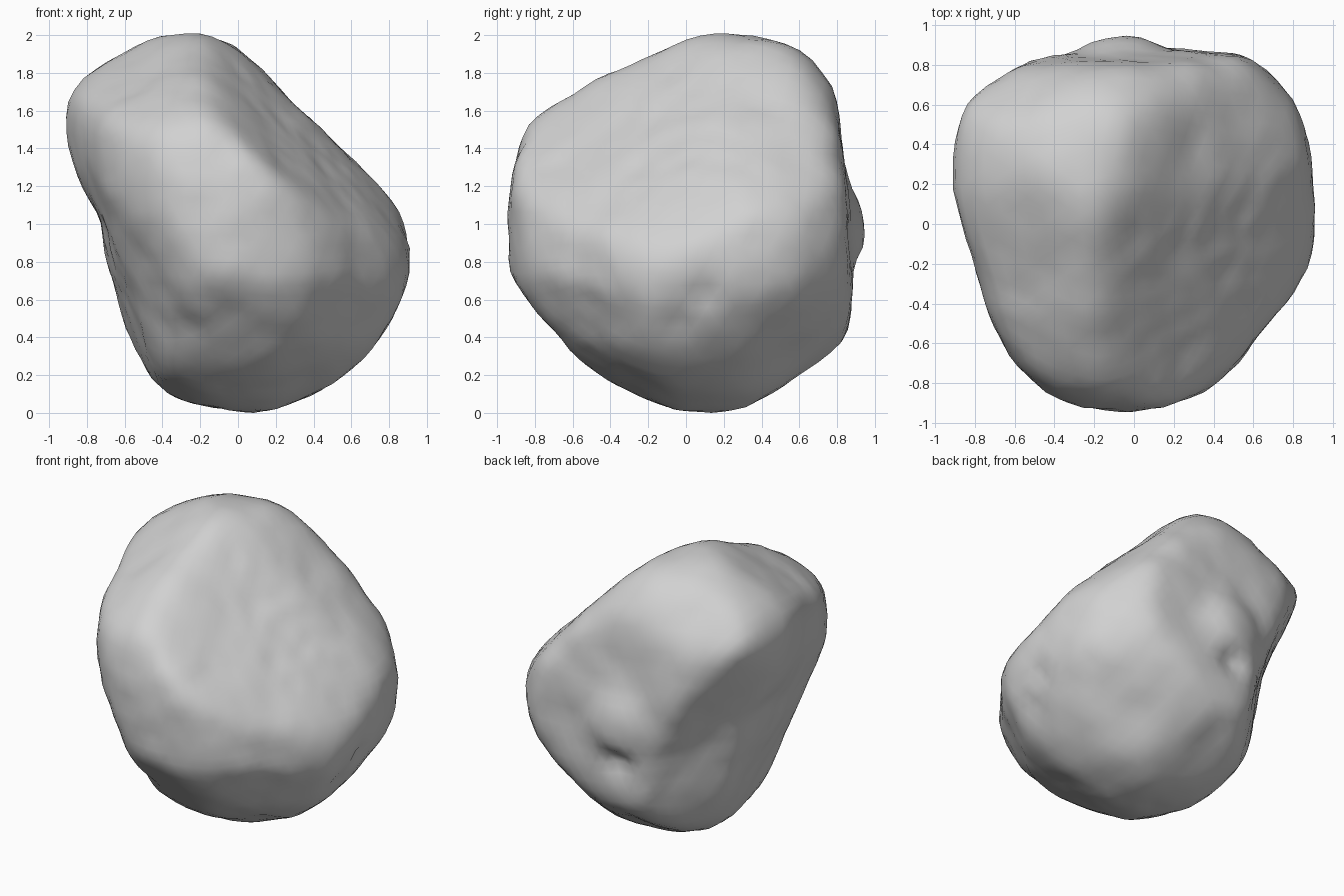
import bpy
import bmesh
from math import sin, cos, radians, exp
from mathutils import Vector, noise

default_cube = bpy.data.objects.get("Cube")
if default_cube:
    bpy.data.objects.remove(default_cube, do_unlink=True)

SHARPNESS = 65          # higher keeps crisper ridges between the facets
SMOOTH_PASSES = 3
SWELL = 1.025           # makes up for the stone lost in rounding the ridges


def stone_material():
    material = bpy.data.materials.new("light_grey_stone")
    material.use_nodes = True
    colour = (0.64, 0.64, 0.64, 1.0)
    material.diffuse_color = colour
    material.node_tree.nodes["Principled BSDF"].inputs["Base Color"].default_value = colour
    return material


class Outline:
    """A closed profile, extruded along one direction, that limits the stone."""

    def __init__(self, azimuth, elevation, points):
        az, el = radians(azimuth), radians(elevation)
        self.across = Vector((cos(az), sin(az), 0))
        self.upward = Vector((-sin(el) * sin(az), sin(el) * cos(az), cos(el)))
        corners = [Vector(point) / 100 for point in points]
        self.edges = list(zip(corners, corners[1:] + corners[:1]))

    def reach(self, direction):
        """Distance from the centre to the profile wall along a direction."""
        ray = Vector((direction.dot(self.across), direction.dot(self.upward)))
        if ray.length < 0.05:
            return None
        for start, end in self.edges:
            edge = end - start
            turn = ray.cross(edge)
            if abs(turn) < 1e-9:
                continue
            distance = start.cross(edge) / turn
            along = start.cross(ray) / turn
            if distance > 0 and -1e-6 <= along <= 1 + 1e-6:
                return distance
        return None


class Facet:
    """A flat cut across the stone."""

    def __init__(self, normal, offset):
        self.normal = Vector(normal).normalized()
        self.offset = offset

    def reach(self, direction):
        slope = direction.dot(self.normal)
        return self.offset / slope if slope > 0.1 else None


# Profiles in hundredths, measured from the middle of the stone
front_profile = Outline(0, 0, [
    (-50, 100), (-15, 100), (0, 92), (20, 75), (28, 62), (60, 40), (87, 10),
    (91, -20), (88, -35), (60, -82), (10, -100), (-45, -88), (-62, -64),
    (-70, 0), (-90, 37), (-92, 60), (-75, 81)])
side_profile = Outline(90, 0, [
    (8, 100), (40, 98), (60, 93), (78, 72), (83, 20), (88, -50), (80, -65),
    (24, -100), (-5, -97), (-50, -80), (-75, -53), (-92, -25), (-95, -5),
    (-90, 28), (-80, 55), (-40, 78)])
plan_profile = Outline(0, 90, [
    (-30, 84), (20, 87), (55, 86), (80, 65), (91, 10), (88, -20), (45, -80),
    (0, -94), (-40, -89), (-62, -70), (-92, 20), (-86, 60), (-55, 80)])

# Slanted profiles across the corners
front_corner_profile = Outline(45, 30, [
    (9, 113), (-40, 108), (-72, 90), (-92, 27), (-89, -9), (-75, -50),
    (-30, -88), (22, -98), (58, -76), (95, -38), (103, -9), (94, 32),
    (52, 89), (33, 106)])
back_corner_profile = Outline(225, 30, [
    (-102, -16), (-96, 16), (-51, 51), (-20, 72), (22, 82), (44, 82), (72, 74),
    (92, 44), (89, 13), (63, -38), (45, -82), (9, -101), (-16, -101),
    (-61, -82), (-89, -47)])
low_corner_profile = Outline(135, -30, [
    (-87, -38), (-80, 6), (-31, 54), (10, 82), (29, 99), (51, 100), (73, 80),
    (104, 43), (83, 6), (78, -9), (69, -57), (37, -87), (0, -92), (-34, -86),
    (-72, -59)])

limits = [
    front_profile, side_profile, plan_profile,
    front_corner_profile, back_corner_profile, low_corner_profile,
    Facet((-0.42, -0.38, 0.82), 0.91),      # tilted top
    Facet((0.64, -0.31, 0.68), 0.565),      # broad sloping face
    Facet((-0.88, -0.15, -0.3), 0.67),      # overhanging wall
    Facet((-0.62, -0.62, -0.48), 0.93),     # lower front, right side
    Facet((0.65, -0.6, -0.45), 0.87),       # lower front, left side
    Facet((0.35, -0.45, -0.82), 0.90),      # underside
    Facet((0.5, 0.55, -0.67), 0.95),        # lower back
]

# Knobs and pits: place, radius, height
details = [
    (Vector((-0.07, 0.85, -0.02)), 0.20, 0.08),
    (Vector((-0.08, 0.87, -0.27)), 0.09, -0.04),
    (Vector((0.86, 0.10, -0.38)), 0.08, -0.03),
    (Vector((0.75, -0.05, -0.50)), 0.10, -0.02),
    (Vector((-0.30, -0.70, -0.62)), 0.12, -0.03),
]


def stone_radius(direction):
    total = 0.0
    for limit in limits:
        distance = limit.reach(direction)
        if distance:
            total += distance ** -SHARPNESS
    return SWELL * total ** (-1 / SHARPNESS)


def roughness(point):
    broad = noise.noise(point * 3.5) * 0.012
    fine = noise.noise(point * 8 + Vector((5, 2, 7))) * 0.010
    return broad + fine


# Boulder: a sphere pushed out to its facets, softened, then roughened
bm = bmesh.new()
bmesh.ops.create_icosphere(bm, subdivisions=5, radius=1)
for vert in bm.verts:
    direction = vert.co.normalized()
    vert.co = direction * stone_radius(direction)
for _ in range(SMOOTH_PASSES):
    bmesh.ops.smooth_vert(bm, verts=bm.verts, factor=0.5,
                          use_axis_x=True, use_axis_y=True, use_axis_z=True)
for vert in bm.verts:
    direction = vert.co.normalized()
    lift = roughness(vert.co)
    for place, radius, height in details:
        lift += height * exp(-((vert.co - place).length / radius) ** 3)
    vert.co += direction * lift

# Rest the boulder on the ground
lowest = min(vert.co.z for vert in bm.verts)
bmesh.ops.translate(bm, verts=bm.verts, vec=(0, 0, -lowest))
for face in bm.faces:
    face.smooth = True

mesh = bpy.data.meshes.new("boulder")
bm.to_mesh(mesh)
bm.free()
mesh.materials.append(stone_material())
boulder = bpy.data.objects.new("boulder", mesh)
bpy.context.collection.objects.link(boulder)
